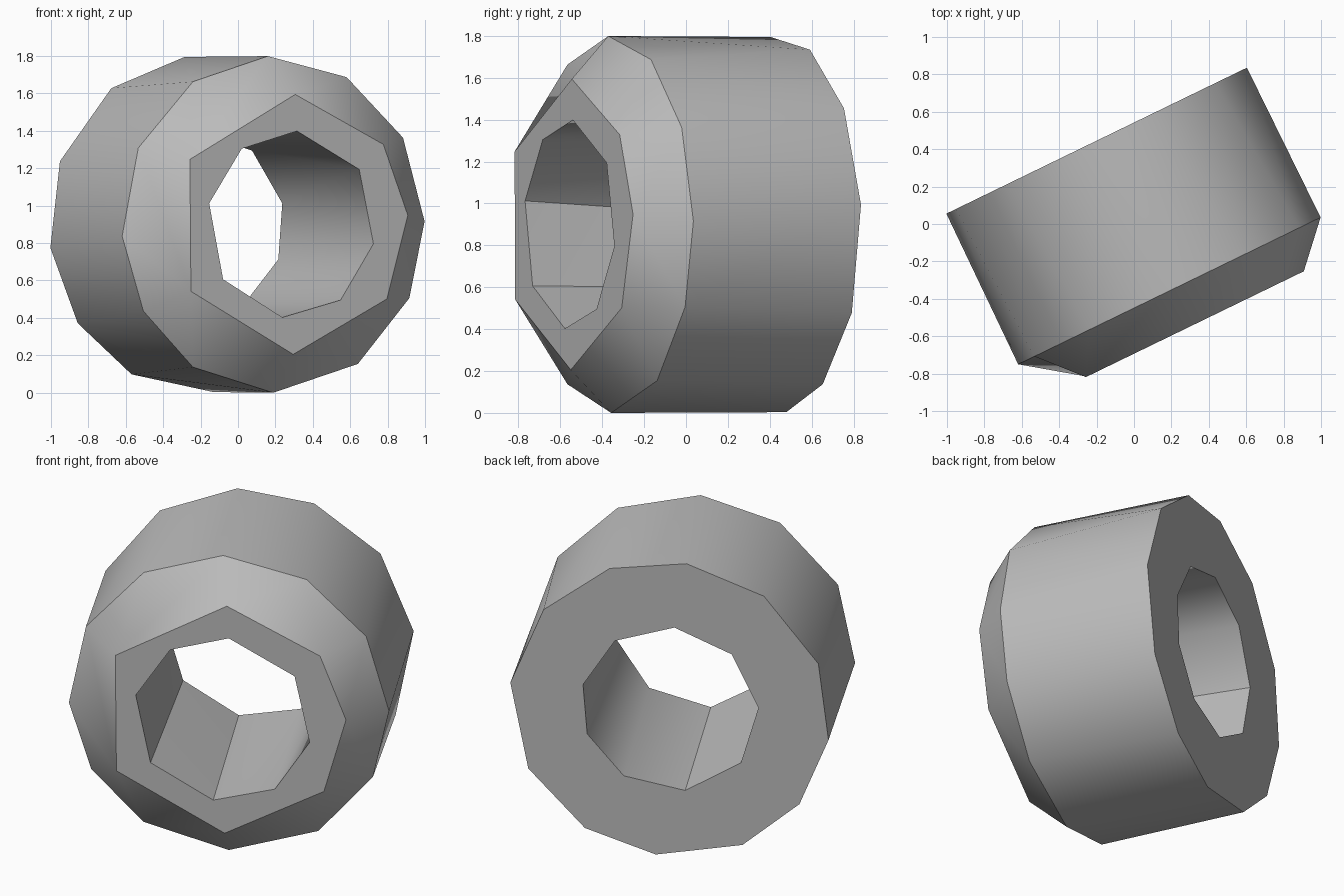
import bpy
import bmesh
from math import sin, cos, radians

cube = bpy.data.objects.get("Cube")
if cube:
    bpy.data.objects.remove(cube, do_unlink=True)

# Plain grey material
grey = bpy.data.materials.new("plain_grey")
grey.use_nodes = True
colour = (0.5, 0.5, 0.5, 1)
grey.diffuse_color = colour
grey.node_tree.nodes["Principled BSDF"].inputs["Base Color"].default_value = colour

TURN = radians(25.9)      # the collar is turned about the vertical
CENTRE_U, CENTRE_Z = 0.013, 0.9

bm = bmesh.new()


def ring(radius, depth, angles):
    """Loop of vertices on a circle, angles clockwise from the top."""
    verts = []
    for angle in angles:
        u = CENTRE_U + radius * sin(radians(angle))
        z = CENTRE_Z + radius * cos(radians(angle))
        x = u * cos(TURN) - depth * sin(TURN)
        y = u * sin(TURN) + depth * cos(TURN)
        verts.append(bm.verts.new((x, y, z)))
    return verts, list(angles)


def stitch(first, second):
    """Join two rings of any vertex counts with a strip of triangles."""
    (va, aa), (vb, ab) = first, second
    na, nb = len(va), len(vb)
    next_a = aa[1:] + [aa[0] + 360]
    next_b = ab[1:] + [ab[0] + 360]
    i = j = 0
    while i < na or j < nb:
        a, b = va[i % na], vb[j % nb]
        if j == nb or (i < na and next_a[i] <= next_b[j]):
            i += 1
            bm.faces.new((a, va[i % na], b))
        else:
            j += 1
            bm.faces.new((a, vb[j % nb], b))


# Rings of the worn, hand-cut collar
front_hole = ring(0.5, -0.624, [4, 54, 102, 144, 186, 234, 283, 324])
front_rim = ring(0.695, -0.624, [2, 52, 86, 125, 179, 239, 300])
shoulder = ring(0.9, -0.404, [-2, 29, 59, 89, 116, 146, 180, 212, 239, 266, 297, 328])
back_rim = ring(0.9, 0.488, [-6, 22, 52, 84, 118, 148, 175, 207, 234, 262, 292, 324])
back_hole = ring(0.5, 0.488, [-3, 38, 77, 112, 149, 190, 233, 275, 316])

# Front face, bevel, outer wall, back face and bore
loops = [front_hole, front_rim, shoulder, back_rim, back_hole]
for k, loop in enumerate(loops):
    stitch(loop, loops[(k + 1) % len(loops)])
bmesh.ops.recalc_face_normals(bm, faces=bm.faces[:])

mesh = bpy.data.meshes.new("faceted_collar")
bm.to_mesh(mesh)
bm.free()
mesh.materials.append(grey)
collar = bpy.data.objects.new("faceted_collar", mesh)
bpy.context.collection.objects.link(collar)

# Soft shading on the walls, crisp rims
bpy.ops.object.select_all(action="DESELECT")
collar.select_set(True)
bpy.context.view_layer.objects.active = collar
bpy.ops.object.shade_smooth_by_angle(angle=radians(35))
